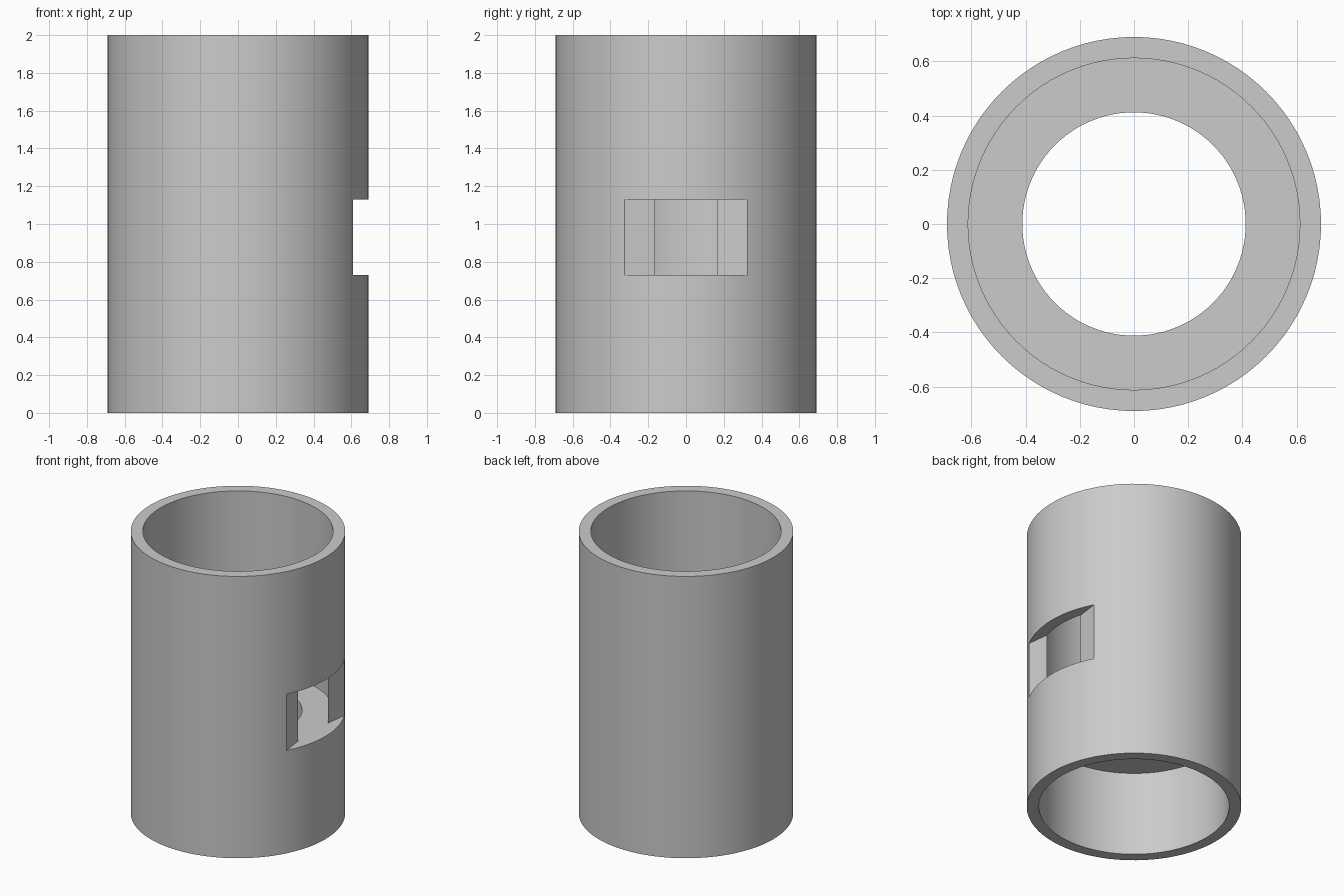
import bpy
import bmesh
from math import radians
from mathutils import Matrix

cube = bpy.data.objects.get("Cube")
if cube:
    bpy.data.objects.remove(cube, do_unlink=True)

OUTER, BORE, HOLE = 0.69, 0.612, 0.412
HEIGHT, SHELF_LOW, SHELF_TOP, WINDOW_TOP = 2.0, 0.60, 0.73, 1.13
SIDES = 96

grey = bpy.data.materials.new("plain_grey")
grey.use_nodes = True
colour = (0.6, 0.6, 0.6, 1)
grey.diffuse_color = colour
grey.node_tree.nodes["Principled BSDF"].inputs["Base Color"].default_value = colour


def add_object(name, bm):
    bmesh.ops.recalc_face_normals(bm, faces=bm.faces)
    mesh = bpy.data.meshes.new(name)
    bm.to_mesh(mesh)
    bm.free()
    mesh.materials.append(grey)
    obj = bpy.data.objects.new(name, mesh)
    bpy.context.collection.objects.link(obj)
    return obj


def lathe(name, profile):
    """Revolve a closed (radius, height) profile around z."""
    bm = bmesh.new()
    rings = []
    for i in range(SIDES):
        turn = Matrix.Rotation(radians(360 * i / SIDES), 3, "Z")
        rings.append([bm.verts.new(turn @ Matrix.Identity(3).col[0] * r
                                   + Matrix.Identity(3).col[2] * z)
                      for r, z in profile])
    n = len(profile)
    for i in range(SIDES):
        a, b = rings[i], rings[(i + 1) % SIDES]
        for j in range(n):
            k = (j + 1) % n
            bm.faces.new((a[j], b[j], b[k], a[k]))
    return add_object(name, bm)


def prism(name, outline, low, high):
    """Extrude an xy outline between two heights."""
    bm = bmesh.new()
    base = bm.faces.new([bm.verts.new((x, y, low)) for x, y in outline])
    top = bmesh.ops.extrude_face_region(bm, geom=[base])["geom"]
    bmesh.ops.translate(bm, vec=(0, 0, high - low),
                        verts=[g for g in top if isinstance(g, bmesh.types.BMVert)])
    return add_object(name, bm)


# Sleeve with an inner ring shelf
sleeve = lathe("sleeve", [
    (OUTER, 0), (OUTER, HEIGHT), (BORE, HEIGHT), (BORE, SHELF_TOP),
    (HOLE, SHELF_TOP), (HOLE, SHELF_LOW), (BORE, SHELF_LOW), (BORE, 0)])

# Side window: narrow at the bore, flaring widely at the outer wall
half = [(0.53, 0.165), (0.588, 0.165), (0.62, 0.415), (0.9, 0.415)]
outline = half + [(x, -y) for x, y in reversed(half)]
cutter = prism("window_cutter", outline, SHELF_TOP, WINDOW_TOP)
cutter.hide_render = True

cut = sleeve.modifiers.new("window", "BOOLEAN")
cut.operation = "DIFFERENCE"
cut.solver = "EXACT"
cut.object = cutter

bpy.ops.object.select_all(action="DESELECT")
sleeve.select_set(True)
bpy.context.view_layer.objects.active = sleeve
bpy.ops.object.modifier_apply(modifier=cut.name)
bpy.data.objects.remove(cutter, do_unlink=True)
bpy.ops.object.shade_smooth_by_angle(angle=radians(20))
